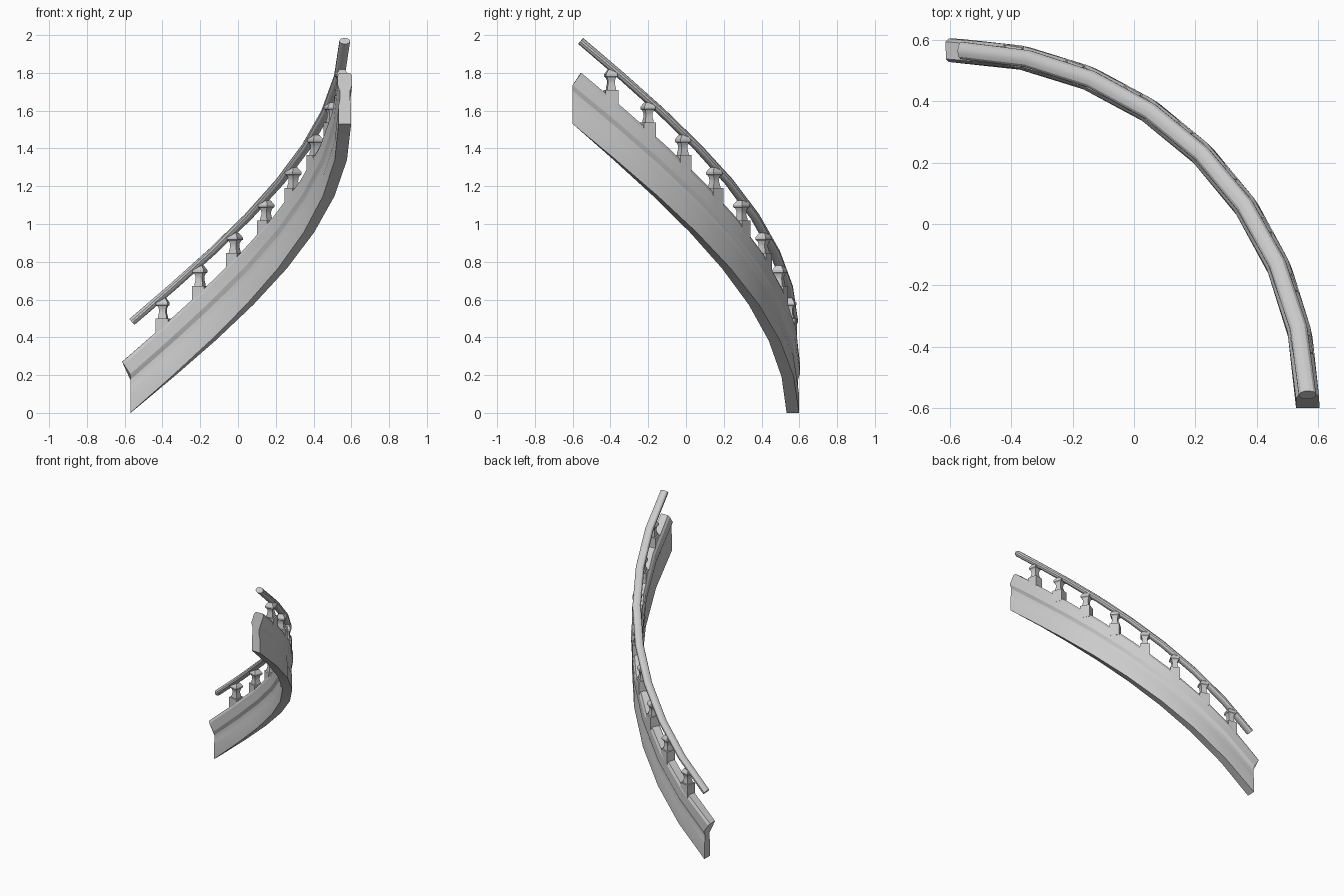
import bpy
import bmesh
from math import sin, cos, radians, pi
from mathutils import Vector

if "Cube" in bpy.data.objects:
    bpy.data.objects.remove(bpy.data.objects["Cube"])

CX = CY = -0.6            # centre of the quarter-circle plan
R = 1.166                 # centreline radius
SLOPE = 1.53 / radians(88.5)
T0 = radians(1.5)
PITCH = radians(40.3)


def base_z(t):
    return SLOPE * (t - T0)


def place(t, off, z):
    r = R + off
    return Vector((CX + r * sin(t), CY + r * cos(t), z))


def finish(name, bm, angle=25):
    bmesh.ops.recalc_face_normals(bm, faces=bm.faces)
    me = bpy.data.meshes.new(name)
    bm.to_mesh(me)
    bm.free()
    ob = bpy.data.objects.new(name, me)
    bpy.context.collection.objects.link(ob)
    bpy.ops.object.select_all(action='DESELECT')
    ob.select_set(True)
    bpy.context.view_layer.objects.active = ob
    bpy.ops.object.shade_smooth_by_angle(angle=radians(angle))
    return ob


def skin(bm, rings):
    vs = [[bm.verts.new(p) for p in ring] for ring in rings]
    n = len(vs[0])
    for a, b in zip(vs, vs[1:]):
        for i in range(n):
            bm.faces.new((a[i], a[(i + 1) % n], b[(i + 1) % n], b[i]))
    bm.faces.new(vs[0][::-1])
    bm.faces.new(vs[-1])


def sweep(name, section, start, end, steps=8):
    # section entries: radial offset, vertical rise, backward lean along the path
    rings = []
    for k in range(steps + 1):
        t = start + (end - start) * k / steps
        rings.append([place(t - lean / R, off, base_z(t - lean / R) + rise)
                      for off, rise, lean in section])
    bm = bmesh.new()
    skin(bm, rings)
    return finish(name, bm)


# Sloping wall with a waist and a chamfered coping
half = [(0.033, 0.0, 0), (0.033, 0.10, 0), (0.027, 0.13, 0), (0.027, 0.175, 0),
        (0.038, 0.205, 0), (0.038, 0.285, 0.034), (0.028, 0.308, 0.044)]
wall = half + [(-o, h, l) for o, h, l in reversed(half)]
sweep("curved_wall", wall, T0, radians(90))

# Flattened round handrail, cut square to the slope
rail = []
for i in range(12):
    a = 2 * pi * (i + 0.5) / 12
    n = 0.021 * sin(a)
    lean = n * sin(PITCH)
    rise = 0.475 + n * cos(PITCH) + SLOPE * lean / R
    rail.append((0.029 * cos(a), rise, lean))
sweep("handrail", rail, radians(1.9), radians(87.9))


# Balusters: square foot, waisted neck and pointed cap
def ring(t, half_size, z):
    c = place(t, 0, z)
    tan = Vector((cos(t), -sin(t), 0))
    rad = Vector((sin(t), cos(t), 0))
    return [c + tan * sx * half_size + rad * sy * half_size
            for sx, sy in ((1, 1), (-1, 1), (-1, -1), (1, -1))]


shaft = [(0.024, 0.345), (0.023, 0.362), (0.018, 0.385), (0.019, 0.405),
         (0.024, 0.418), (0.031, 0.424), (0.031, 0.436), (0.016, 0.460)]
for k in range(1, 9):
    t = radians(10 * k)
    z = base_z(t)
    bm = bmesh.new()
    skin(bm, [ring(t, 0.034, z + h) for h in (0.26, 0.353)])
    skin(bm, [ring(t, s, z + h) for s, h in shaft])
    finish(f"baluster_{k}", bm)
